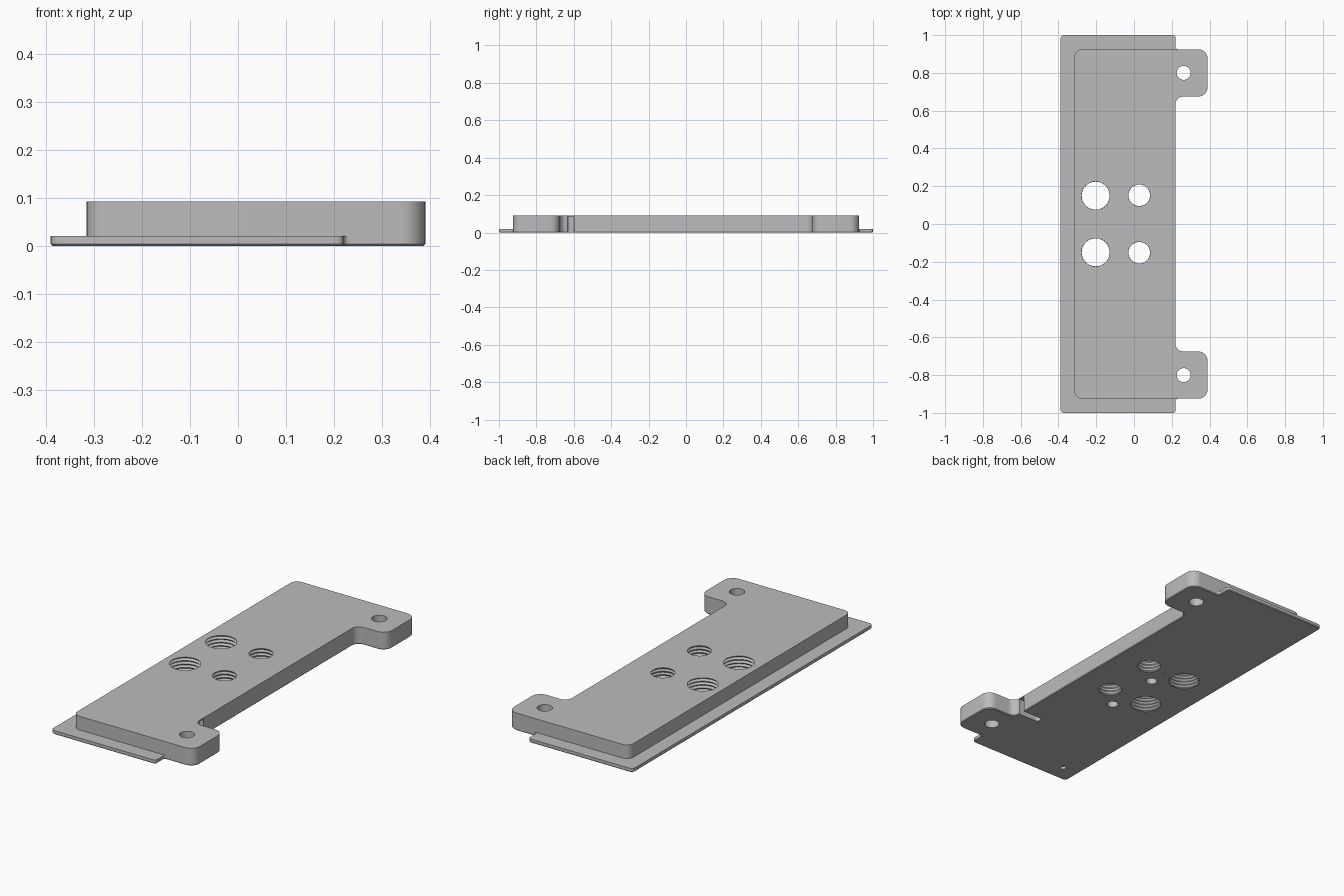
import bpy, bmesh, math
from mathutils import Vector

cube = bpy.data.objects.get("Cube")
if cube:
    bpy.data.objects.remove(cube, do_unlink=True)

HEIGHT, FLANGE, CHAMFER = 0.092, 0.02, 0.004


def outline(corners, inset=0.0):
    """Round each (x, y, radius) corner of an anticlockwise right-angled shape."""
    pts = []
    for i, (x, y, r) in enumerate(corners):
        p = Vector((x, y))
        d1 = (p - Vector(corners[i - 1][:2])).normalized()
        d2 = (Vector(corners[(i + 1) % len(corners)][:2]) - p).normalized()
        n1, n2 = Vector((-d1.y, d1.x)), Vector((-d2.y, d2.x))
        side = 1 if d1.cross(d2) > 0 else -1
        centre = p + side * r * (n1 + n2)
        radius = r - side * inset
        steps = 8 if r > 0.03 else 5
        for k in range(steps + 1):
            a = math.pi / 2 * k / steps
            pts.append(centre - side * radius * (n1 * math.cos(a) + n2 * math.sin(a)))
    return pts


def loft(bm, rings):
    """Skin stacked rings given as (points, z) and cap both ends."""
    loops = [[bm.verts.new((p.x, p.y, z)) for p in pts] for pts, z in rings]
    n = len(loops[0])
    for low, high in zip(loops, loops[1:]):
        for i in range(n):
            j = (i + 1) % n
            bm.faces.new((low[i], low[j], high[j], high[i]))
    bm.faces.new(loops[0][::-1])
    bm.faces.new(loops[-1])


def circle(x, y, r, n=40):
    return [Vector((x + r * math.cos(math.tau * i / n), y + r * math.sin(math.tau * i / n)))
            for i in range(n)]


def make_object(name, bm):
    mesh = bpy.data.meshes.new(name)
    bm.to_mesh(mesh)
    bm.free()
    obj = bpy.data.objects.new(name, mesh)
    bpy.context.collection.objects.link(obj)
    return obj


def combine(target, tool, operation):
    mod = target.modifiers.new(operation.title(), "BOOLEAN")
    mod.operation, mod.solver, mod.object = operation, "EXACT", tool
    bpy.context.view_layer.objects.active = target
    bpy.ops.object.modifier_apply(modifier=mod.name)
    bpy.data.objects.remove(tool, do_unlink=True)


def mirrored(half):
    """Complete an outline from its front half."""
    return half + [(x, -y, r) for x, y, r in reversed(half)]


# Ear outline shared by the flange layer and the upper layer
ear = [(0.39, -0.925, 0.05), (0.39, -0.675, 0.05), (0.22, -0.675, 0.04)]
flange_shape = mirrored([(-0.39, -1, 0.02), (0.22, -1, 0.015), (0.22, -0.925, 0.012)] + ear)
upper_shape = mirrored([(-0.315, -0.925, 0.04)] + ear)

# Flange layer with a chamfered underside
bm = bmesh.new()
edge = outline(flange_shape)
loft(bm, [(outline(flange_shape, CHAMFER), 0), (edge, CHAMFER), (edge, FLANGE)])
plate = make_object("mounting_plate", bm)

# Thick upper layer
bm = bmesh.new()
edge = outline(upper_shape)
loft(bm, [(edge, FLANGE), (edge, HEIGHT)])
combine(plate, make_object("upper_layer", bm), "UNION")

# Hole cutters
bm = bmesh.new()


def drill(x, y, r, top, n=24):
    loft(bm, [(circle(x, y, r, n), -0.02), (circle(x, y, r, n), top)])


def threaded_hole(x, y, minor, major, pitch=0.018):
    rings = []
    for k in range(15):
        r = major if k % 2 else minor
        rings.append((circle(x, y, r), -0.0155 + k * pitch / 2))
    loft(bm, rings)


for side in (-1, 1):
    threaded_hole(-0.203, side * 0.15, 0.074, 0.083)
    threaded_hole(0.028, side * 0.152, 0.057, 0.063)
    drill(0.263, side * 0.8, 0.037, HEIGHT + 0.02, 32)
    drill(-0.07, side * 0.15, 0.006, 0.03, 12)
# Blind holes in the underside
for y in (0.046, -0.258):
    drill(-0.076, y, 0.028, 0.05)
drill(-0.295, -0.906, 0.015, 0.015)

# Cable slot beside the front ear, open underneath
slot = outline([(0.1, -0.634, 0.016), (0.25, -0.634, 0.005),
                (0.25, -0.6, 0.005), (0.1, -0.6, 0.016)])
loft(bm, [(slot, -0.02), (slot, 0.086)])
combine(plate, make_object("hole_cutter", bm), "DIFFERENCE")

# Single grey finish
grey = bpy.data.materials.new("plain_grey")
grey.use_nodes = True
colour = (0.5, 0.5, 0.5, 1)
grey.diffuse_color = colour
grey.node_tree.nodes["Principled BSDF"].inputs["Base Color"].default_value = colour
plate.data.materials.clear()
plate.data.materials.append(grey)

bpy.ops.object.select_all(action="DESELECT")
plate.select_set(True)
bpy.context.view_layer.objects.active = plate
bpy.ops.object.shade_smooth_by_angle(angle=math.radians(30))
